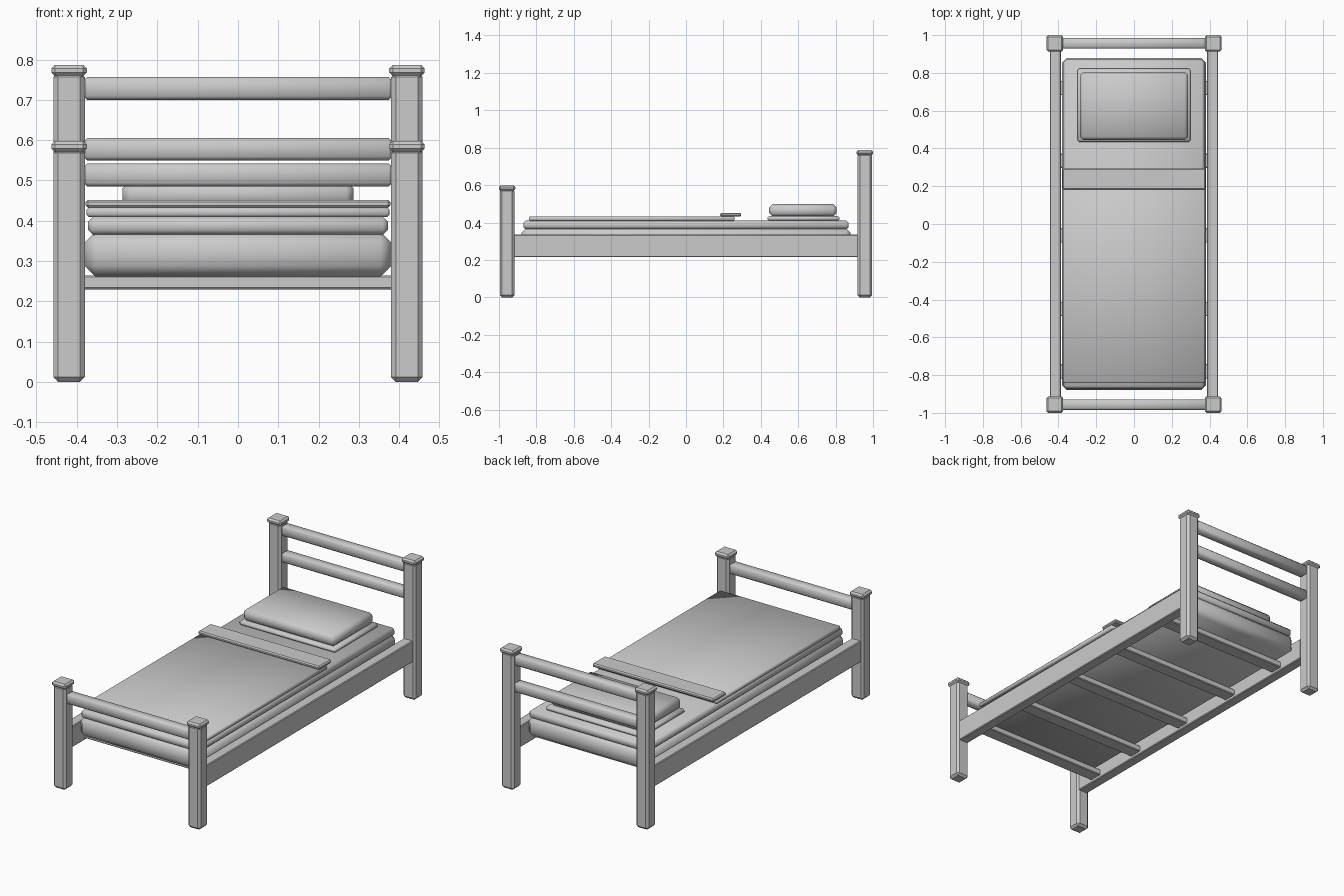
import bpy
import math

if "Cube" in bpy.data.objects:
    bpy.data.objects.remove(bpy.data.objects["Cube"], do_unlink=True)

# One plain grey for the whole bed
grey = bpy.data.materials.new("plain grey")
grey.use_nodes = True
COLOUR = (0.6, 0.6, 0.6, 1)
grey.diffuse_color = COLOUR
grey.node_tree.nodes["Principled BSDF"].inputs["Base Color"].default_value = COLOUR


def block(name, x, y, z, bevel=0.0, smooth=False):
    """Box spanning the (low, high) pairs x, y, z with chamfered edges."""
    spans = (x, y, z)
    bpy.ops.mesh.primitive_cube_add(size=1, location=[(a + b) / 2 for a, b in spans])
    ob = bpy.context.object
    ob.name = name
    ob.scale = [b - a for a, b in spans]
    bpy.ops.object.transform_apply(location=False, rotation=False, scale=True)
    ob.data.materials.append(grey)
    if bevel:
        mod = ob.modifiers.new("Chamfer", "BEVEL")
        mod.width = bevel
        mod.segments = 1
        bpy.ops.object.modifier_apply(modifier=mod.name)
    if smooth:
        bpy.ops.object.shade_smooth_by_angle(angle=math.radians(50))
    return ob


def around(centre, half):
    return (centre - half, centre + half)


POST_X, POST_Y = 0.419, 0.956

# Posts with caps, and the rails between them
for end, side_y, top, rails in (("foot", -POST_Y, 0.598, [(0.485, 0.542)]),
                                ("head", POST_Y, 0.787, [(0.55, 0.605), (0.70, 0.757)])):
    for side, sx in (("left", 1), ("right", -1)):
        px = sx * POST_X
        block(f"{end}_post_{side}", around(px, 0.039), around(side_y, 0.039),
              (0, top - 0.018), 0.012)
        block(f"{end}_cap_{side}", around(px, 0.044), around(side_y, 0.044),
              (top - 0.028, top), 0.009)
    for i, z in enumerate(rails):
        block(f"{end}_rail_{i + 1}", around(0, 0.383), around(side_y, 0.028),
              z, 0.009, True)

# Side rails
for side, sx in (("left", 1), ("right", -1)):
    block(f"side_rail_{side}", around(sx * 0.416, 0.029), around(0, 0.922),
          (0.215, 0.335), 0.004)

# Slats under the mattress
for i, y in enumerate((-0.78, -0.45, -0.06, 0.335, 0.72)):
    block(f"slat_{i + 1}", around(0, 0.39), around(y, 0.038), (0.23, 0.264), 0.004)

# Mattress, topper, blanket and its folded edge
block("mattress", around(0, 0.38), around(0, 0.88), (0.262, 0.372), 0.026, True)
block("mattress_topper", around(0, 0.372), around(0, 0.87), (0.365, 0.41), 0.012, True)
block("blanket", around(0, 0.376), (-0.84, 0.26), (0.409, 0.433), 0.006, True)
block("blanket_fold", around(0, 0.378), (0.183, 0.295), (0.432, 0.452), 0.006)

# Pillow on a flat border
block("pillow_border", around(0, 0.30), (0.435, 0.822), (0.409, 0.434), 0.009, True)
block("pillow", around(0, 0.287), (0.445, 0.805), (0.432, 0.498), 0.018, True)
